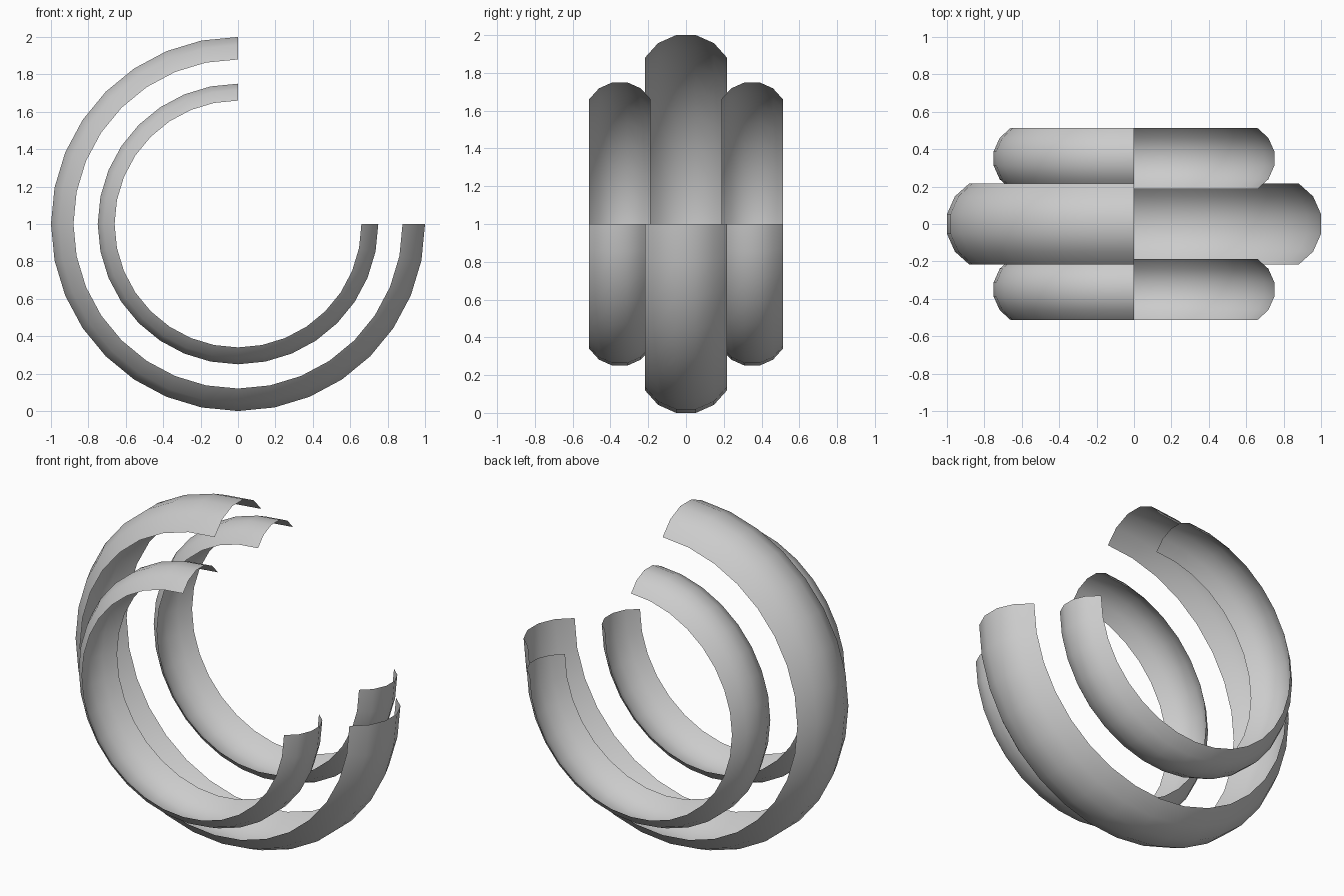
import bpy, bmesh
from math import sin, cos, radians
from mathutils import Vector

if "Cube" in bpy.data.objects:
    bpy.data.objects.remove(bpy.data.objects["Cube"])

CENTRE = Vector((0, 0, 1))
FACETS = 5           # flat strips across each band
STEPS = 24           # segments around the three-quarter turn


def band(name, radius, y):
    """Open three-quarter ring with a 120 degree arc cross-section."""
    r = radius * 0.25 / (0.75 + 0.25 * cos(radians(12)))   # arc radius
    core = radius - r * cos(radians(12))                   # arc centre line
    bm = bmesh.new()
    # curved cross-section at the top end
    verts = []
    for i in range(FACETS + 1):
        a = radians(-60 + 120 * i / FACETS)
        verts.append(bm.verts.new((0, y + r * sin(a), 1 + core + r * cos(a))))
    edges = [bm.edges.new(pair) for pair in zip(verts, verts[1:])]
    # sweep over the left side and the bottom to the right end
    bmesh.ops.spin(bm, geom=verts + edges, cent=CENTRE, axis=(0, 1, 0),
                   angle=radians(-270), steps=STEPS, use_duplicate=False)
    # make every face point outward
    bm.normal_update()
    for f in bm.faces:
        out = f.calc_center_median() - CENTRE
        out.y = 0
        if f.normal.dot(out) < 0:
            f.normal_flip()
        f.smooth = True
    mesh = bpy.data.meshes.new(name)
    bm.to_mesh(mesh)
    bm.free()
    obj = bpy.data.objects.new(name, mesh)
    bpy.context.collection.objects.link(obj)


# large middle band and the two smaller side bands
band("middle_band", 1.0, 0)
for side, label in ((-1, "front"), (1, "back")):
    band(label + "_band", 0.75, side * 0.35)
